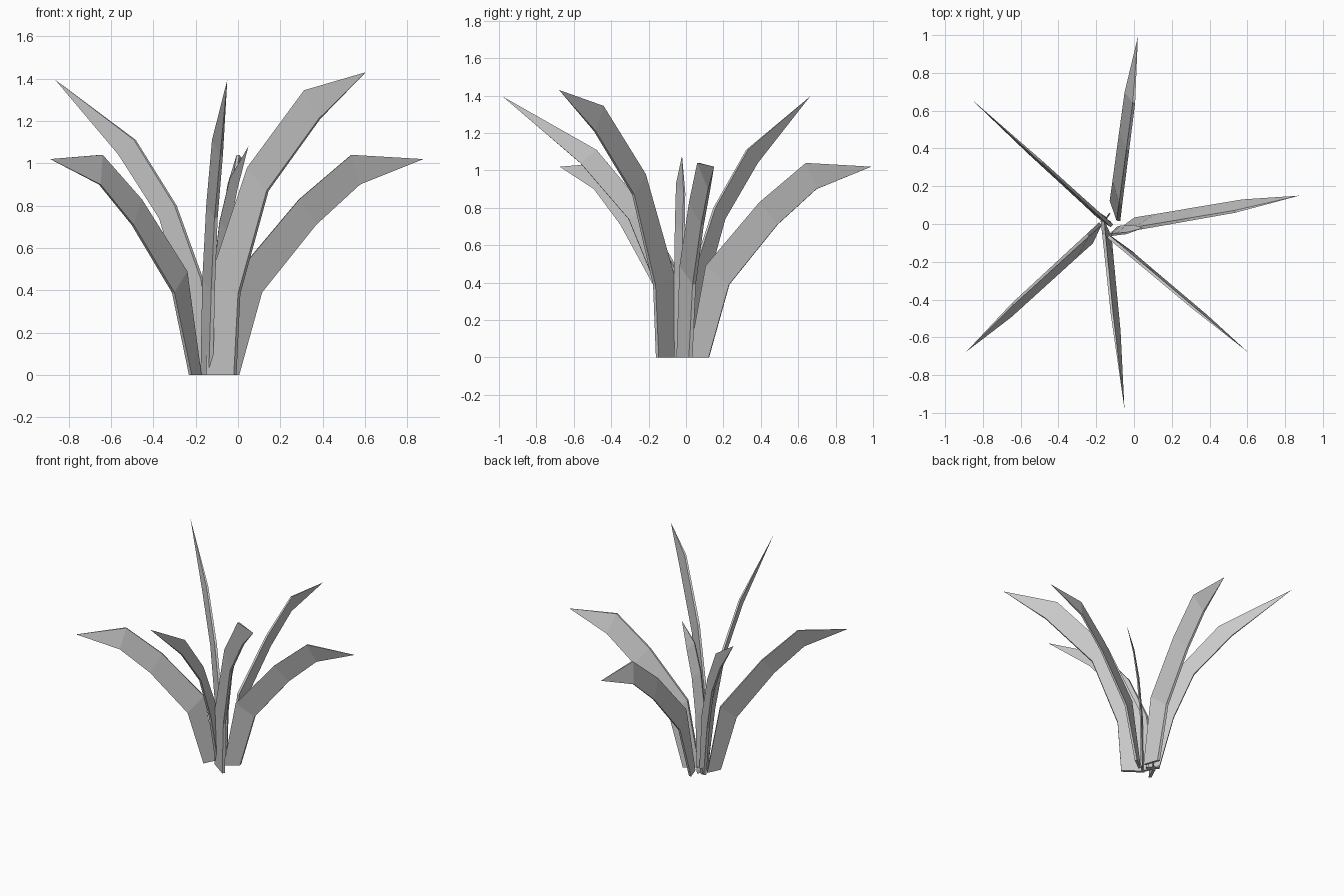
import bpy, bmesh, math
from mathutils import Vector

if "Cube" in bpy.data.objects:
    bpy.data.objects.remove(bpy.data.objects["Cube"])

# Leaf side profiles as (reach, height): outer edge, inner edge, tip
LOW = ([(.12, 0), (.23, .39), (.49, .71), (.70, .90)],
       [(.02, 0), (.11, .49), (.40, .83), (.65, 1.04)], (1.0, 1.02))
TALL = ([(.07, 0), (.17, .40), (.31, .74), (.57, 1.04)],
        [(-.02, 0), (.05, .45), (.22, .80), (.48, 1.11)], (.985, 1.395))
BROAD = ([(.16, 0), (.185, .385), (.36, .87), (.68, 1.21)],
         [(0, 0), (.01, .43), (.25, .98), (.60, 1.345)], (.97, 1.43))
INNER = ([(.05, 0), (.06, .40), (.09, .68), (.13, .88)],
         [(0, 0), (.01, .45), (.04, .72), (.09, .93)], (.18, 1.08))
STUB = ([(.03, 0), (.035, .02)], [(0, 0), (.005, .03)], (.03, .055))


def leaf(name, profile, base, heading, tilt, thick=.02):
    """Thin folded blade standing on edge, pinched to a point."""
    a = math.radians(heading)
    fwd = Vector((math.cos(a), math.sin(a), 0))
    side = Vector((-math.sin(a), math.cos(a), 0))
    origin = Vector((base[0], base[1], 0))

    def at(p, s):
        return origin + fwd * p[0] + side * s + Vector((0, 0, p[1]))

    outer, inner, tip = profile
    bm = bmesh.new()
    rings = []
    for i, (o, n) in enumerate(zip(outer, inner)):
        h = thick / 2 * (1 - .12 * i)
        rings.append([bm.verts.new(at(*q)) for q in
                      ((o, tilt + h), (n, -tilt + h), (n, -tilt - h), (o, tilt - h))])
    end = bm.verts.new(at(tip, 0))
    bm.faces.new(rings[0])
    for r, s in zip(rings, rings[1:]):
        for k in range(4):
            j = (k + 1) % 4
            bm.faces.new((r[k], r[j], s[j], s[k]))
    for k in range(4):
        bm.faces.new((rings[-1][k], rings[-1][(k + 1) % 4], end))
    bmesh.ops.recalc_face_normals(bm, faces=bm.faces)
    mesh = bpy.data.meshes.new(name)
    bm.to_mesh(mesh)
    bm.free()
    bpy.context.collection.objects.link(bpy.data.objects.new(name, mesh))


# Three low arching leaves
leaf("low_leaf_back", LOW, (-.11, 0), 82.5, .025)
leaf("low_leaf_right", LOW, (-.11, -.02), 9.8, .025)
leaf("low_leaf_left", LOW, (-.15, 0), 222.5, .02)
# Tall leaves
leaf("tall_leaf_front", TALL, (-.15, 0), -84.2, .015)
leaf("tall_leaf_back_left", TALL, (-.135, 0), 137.7, .005)
leaf("broad_leaf_right", BROAD, (-.14, -.055), -40, .006)
# Short upright leaf in the middle
leaf("inner_leaf", INNER, (-.13, -.04), 6, .018, .015)
# Tiny sprouts at the base
for i in range(4):
    leaf("sprout_%d" % i, STUB, (-.15, .03), 45 + 90 * i, .003, .008)
